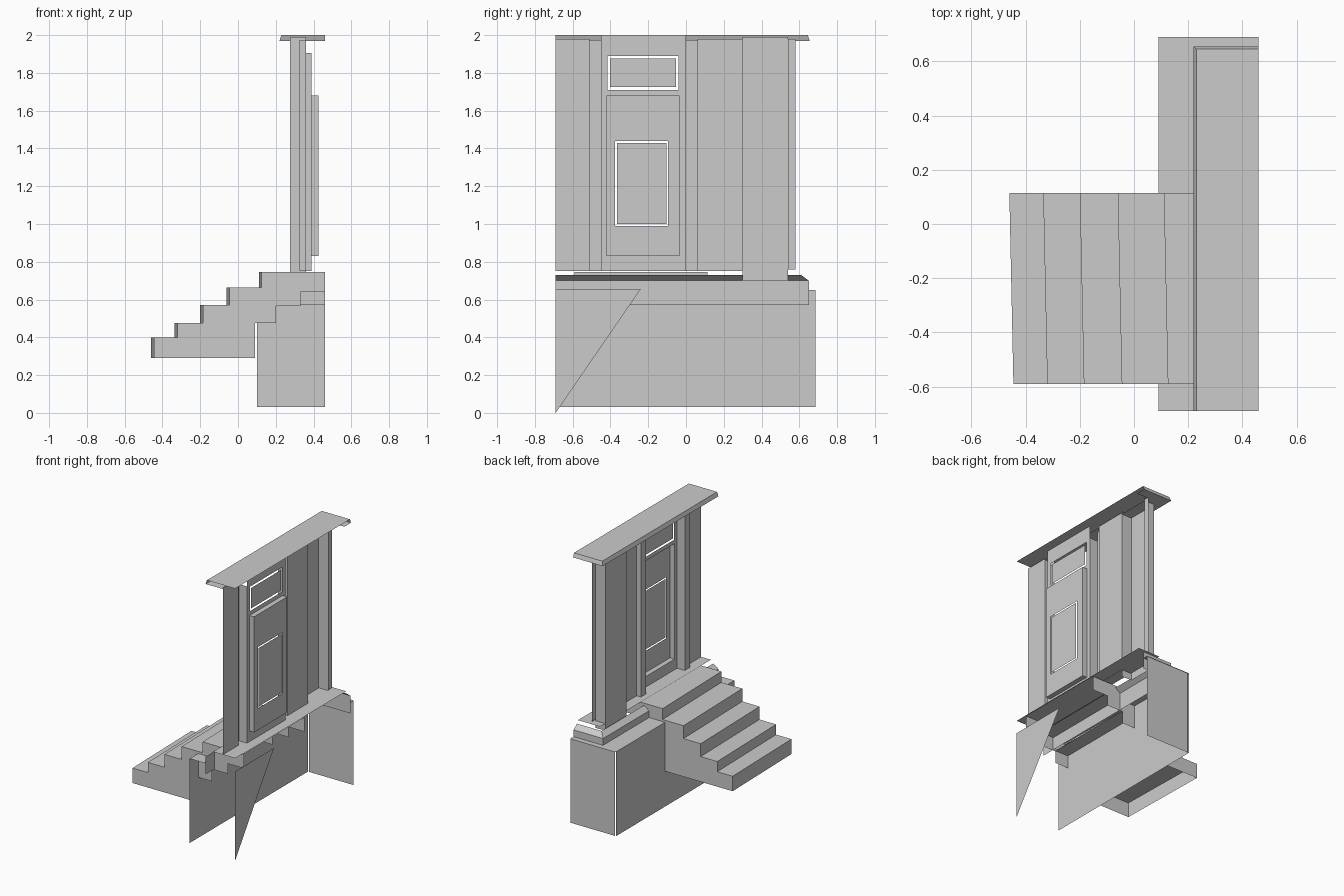
import bpy, bmesh


def fx(x, y0, y1, z0, z1):
    return [(x, y0, z0), (x, y0, z1), (x, y1, z1), (x, y1, z0)]


def fy(y, x0, x1, z0, z1):
    return [(x0, y, z0), (x0, y, z1), (x1, y, z1), (x1, y, z0)]


def fz(z, x0, x1, y0, y1):
    return [(x0, y0, z), (x1, y0, z), (x1, y1, z), (x0, y1, z)]


def ring(x, outer, inner):
    """Wall panel facing -x with a rectangular opening; rects are y0, y1, z0, z1."""
    o, i = fx(x, *outer), fx(x, *inner)
    return [[o[k], o[(k + 1) % 4], i[(k + 1) % 4], i[k]] for k in range(4)]


def build(name, polys):
    """Open sheet object from polygons, welded at shared corners."""
    bm = bmesh.new()
    for p in polys:
        bm.faces.new([bm.verts.new(v) for v in p])
    bmesh.ops.remove_doubles(bm, verts=bm.verts, dist=1e-4)
    me = bpy.data.meshes.new(name)
    bm.to_mesh(me)
    bm.free()
    ob = bpy.data.objects.new(name, me)
    bpy.context.collection.objects.link(ob)
    return ob


YL, XB = -0.69, 0.46   # cut end and open back of the facade

# Foundation: front wall, end wall, ledge and leftover wall triangle
build("foundation", [fx(0.09, YL, 0.685, 0.03, 0.65),
                     fy(0.685, 0.10, XB, 0.03, 0.65),
                     fz(0.65, 0.09, 0.22, YL, 0.69),
                     fz(0.65, 0.22, XB, 0.65, 0.69)])
build("foundation_scrap", [[(XB, YL, 0), (XB, YL, 0.655), (XB, -0.24, 0.655)]])

# Plinth band with a bevelled top, and the floor sheet above it
build("plinth_band", [fx(0.22, YL, 0.65, 0.57, 0.70),
                      fy(0.65, 0.22, XB, 0.57, 0.70),
                      [(0.22, YL, 0.70), (0.26, YL, 0.73),
                       (0.26, 0.61, 0.73), (0.22, 0.65, 0.70)],
                      [(0.22, 0.65, 0.70), (0.26, 0.61, 0.73),
                       (XB, 0.61, 0.73), (XB, 0.65, 0.70)]])
build("floor_sheet", [fz(0.752, 0.28, XB, YL, 0.60)])

# Stairs: open-bottomed steps, fronts slightly skewed (x front, x back, z low, z high)
steps = [(-0.46, 0.09, 0.29, 0.40), (-0.335, 0.09, 0.40, 0.475),
         (-0.20, 0.20, 0.475, 0.57), (-0.06, 0.33, 0.565, 0.665),
         (0.11, XB, 0.64, 0.745)]
ya, yb = -0.59, 0.115
for n, (x0, x1, z0, z1) in enumerate(steps, 1):
    xa, xb = x0 + 0.015, x0
    build(f"step_{n}", [
        [(xa, ya, z0), (xa, ya, z1), (xb, yb, z1), (xb, yb, z0)],
        [(xa, ya, z1), (x1, ya, z1), (x1, yb, z1), (xb, yb, z1)],
        fy(ya, xa, x1, z0, z1), fy(yb, xb, x1, z0, z1)])

# Wall panels either side of the entrance
build("wall_left", [fx(0.36, YL, -0.51, 0.75, 1.98)])
build("wall_right", [fx(0.36, 0.06, 0.30, 0.75, 1.98)])
build("wall_end", [fx(0.36, 0.54, 0.58, 0.76, 1.98)])

# Corner column
build("corner_column", [fx(0.275, 0.30, 0.54, 0.70, 1.99),
                        fy(0.30, 0.275, 0.36, 0.70, 1.99),
                        fy(0.54, 0.275, 0.36, 0.70, 1.99)])

# Door jambs: narrow pilasters with deep inner returns
for name, outer, inner in (("left_jamb", -0.51, -0.45), ("right_jamb", 0.06, 0.0)):
    build(name, [fx(0.325, min(outer, inner), max(outer, inner), 0.75, 1.975),
                 fy(outer, 0.325, 0.36, 0.75, 1.975),
                 fy(inner, 0.325, 0.388, 0.75, 1.905)])

# Entrance bay wall with door and transom openings
door = (-0.42, -0.035, 0.83, 1.68)
build("bay_wall", ring(0.388, (-0.45, 0.0, 0.75, 1.695), door)
      + ring(0.388, (-0.45, 0.0, 1.695, 2.0), (-0.415, -0.04, 1.71, 1.89)))
build("transom_pane", [fx(0.388, -0.402, -0.053, 1.725, 1.875)])

# Recessed door with reveals and a loose window pane
y0, y1, z0, z1 = door
build("door", ring(0.425, door, (-0.375, -0.095, 0.99, 1.44))
      + [fy(y, 0.388, 0.425, z0, z1) for y in (y0, y1)]
      + [fz(z, 0.388, 0.425, y0, y1) for z in (z0, z1)])
build("door_pane", [fx(0.425, -0.366, -0.104, 1.0, 1.43)])

# Roof slab: top, slightly flared fascia and soffit
build("roof", [fz(2.0, 0.23, XB, YL, 0.645),
               [(0.22, YL, 1.97), (0.23, YL, 2.0), (0.23, 0.645, 2.0), (0.22, 0.655, 1.97)],
               [(0.22, 0.655, 1.97), (0.23, 0.645, 2.0), (XB, 0.645, 2.0), (XB, 0.655, 1.97)]])
build("soffit", [fz(1.97, 0.22, 0.36, YL, 0.655),
                 fz(1.97, 0.36, XB, 0.58, 0.655)])
